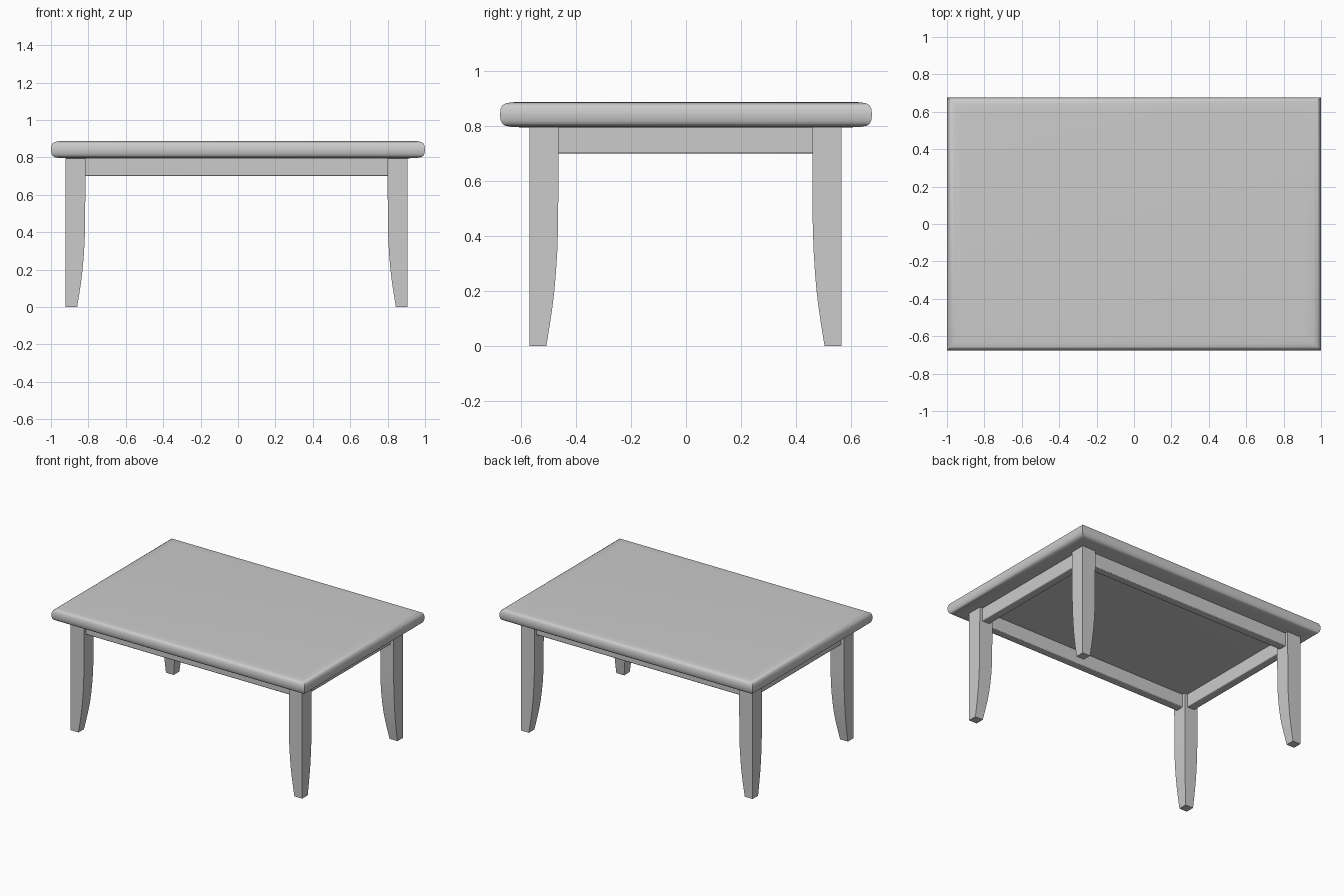
import bpy, bmesh, math

if "Cube" in bpy.data.objects:
    bpy.data.objects.remove(bpy.data.objects["Cube"])


def loft(name, rings):
    """Skin a stack of rectangles (x0, x1, y0, y1, z), listed from bottom to top."""
    bm = bmesh.new()
    loops = []
    for x0, x1, y0, y1, z in rings:
        corners = ((x0, y0), (x1, y0), (x1, y1), (x0, y1))
        loops.append([bm.verts.new((x, y, z)) for x, y in corners])
    for a, b in zip(loops, loops[1:]):
        for i in range(4):
            j = (i + 1) % 4
            bm.faces.new((a[i], a[j], b[j], b[i]))
    bm.faces.new(loops[0][::-1])
    bm.faces.new(loops[-1])
    bmesh.ops.recalc_face_normals(bm, faces=bm.faces[:])
    mesh = bpy.data.meshes.new(name)
    bm.to_mesh(mesh)
    bm.free()
    obj = bpy.data.objects.new(name, mesh)
    bpy.context.collection.objects.link(obj)
    return obj


def smooth(obj, angle=40):
    bpy.ops.object.select_all(action='DESELECT')
    obj.select_set(True)
    bpy.context.view_layer.objects.active = obj
    bpy.ops.object.shade_smooth_by_angle(angle=math.radians(angle))


# Tabletop: rounded edge profile as (inset, height), with crisp mitred corners
EDGE = [(0.08, 0.795), (0.04, 0.797), (0.02, 0.801), (0.009, 0.808),
        (0.003, 0.82), (0, 0.842), (0.003, 0.863), (0.009, 0.875),
        (0.02, 0.882), (0.04, 0.886), (0.08, 0.888)]
smooth(loft("tabletop", [(i - 1, 1 - i, i - 0.677, 0.677 - i, z) for i, z in EDGE]))

# Legs: straight outer faces, inner faces curving in toward the foot
LEG = [(0, 0.062), (0.05, 0.07), (0.1, 0.078), (0.15, 0.085), (0.2, 0.091),
       (0.27, 0.097), (0.35, 0.102), (0.45, 0.105), (0.8, 0.106)]
LEFT, RIGHT, FRONT, BACK = -0.922, 0.906, -0.57, 0.566
for x_name, ox in (("left", LEFT), ("right", RIGHT)):
    for y_name, oy in (("front", FRONT), ("back", BACK)):
        rings = []
        for z, w in LEG:
            xs = sorted((ox, ox - math.copysign(w, ox)))
            ys = sorted((oy, oy - math.copysign(w, oy)))
            rings.append((*xs, *ys, z))
        smooth(loft(f"{y_name}_{x_name}_leg", rings))


def apron(name, x0, x1, y0, y1):
    obj = loft(name, [(x0, x1, y0, y1, 0.70), (x0, x1, y0, y1, 0.80)])
    bevel = obj.modifiers.new("soft_edges", 'BEVEL')
    bevel.width = 0.006
    bevel.segments = 2
    smooth(obj)


# Apron rails: centred on the legs, ending just inside them
NEAR, FAR, LAP = 0.023, 0.083, 0.095
apron("front_apron", LEFT + LAP, RIGHT - LAP, FRONT + NEAR, FRONT + FAR)
apron("back_apron", LEFT + LAP, RIGHT - LAP, BACK - FAR, BACK - NEAR)
apron("left_apron", LEFT + NEAR, LEFT + FAR, FRONT + LAP, BACK - LAP)
apron("right_apron", RIGHT - FAR, RIGHT - NEAR, FRONT + LAP, BACK - LAP)
